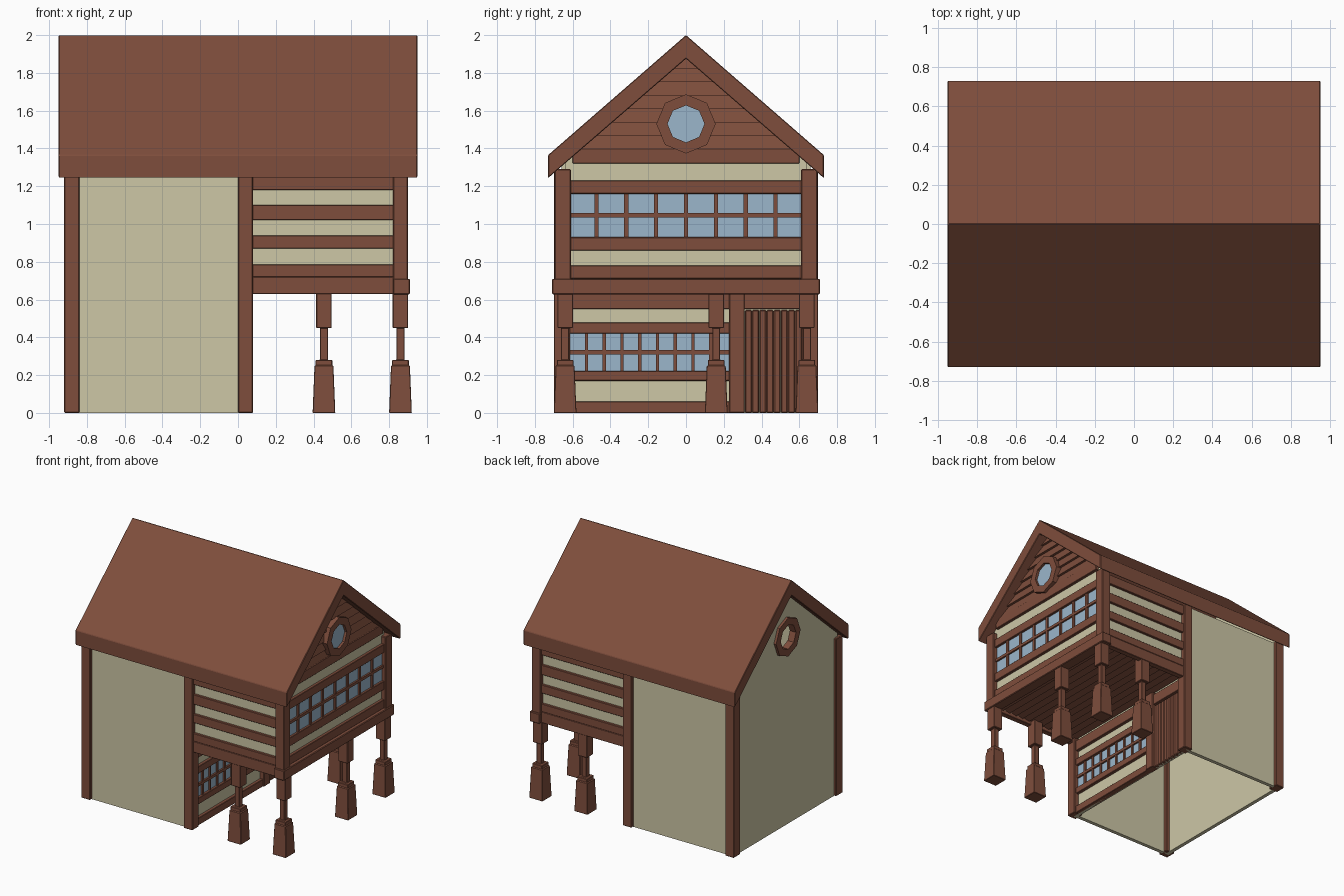
import bpy, bmesh
from math import sin, cos, pi

if "Cube" in bpy.data.objects:
    bpy.data.objects.remove(bpy.data.objects["Cube"])


def material(name, color):
    m = bpy.data.materials.new(name)
    m.diffuse_color = (*color, 1)
    m.use_nodes = True
    m.node_tree.nodes["Principled BSDF"].inputs["Base Color"].default_value = m.diffuse_color
    return m


BROWN = material("brown_timber", (0.21, 0.075, 0.045))
CREAM = material("cream_plaster", (0.61, 0.57, 0.38))
GLASS = material("window_glass", (0.33, 0.47, 0.60))


def finish(name, bm, mat, bevel=0.0):
    bmesh.ops.recalc_face_normals(bm, faces=bm.faces)
    me = bpy.data.meshes.new(name)
    bm.to_mesh(me)
    bm.free()
    ob = bpy.data.objects.new(name, me)
    bpy.context.collection.objects.link(ob)
    me.materials.append(mat)
    if bevel:
        b = ob.modifiers.new("Bevel", "BEVEL")
        b.width, b.segments = bevel, 1
    return ob


def loft(name, rings, mat, bevel=0.0):
    """Join matching rings of points and cap both ends."""
    bm = bmesh.new()
    rs = [[bm.verts.new(p) for p in r] for r in rings]
    n = len(rs[0])
    for a, b in zip(rs, rs[1:]):
        for i in range(n):
            bm.faces.new((a[i], a[(i + 1) % n], b[(i + 1) % n], b[i]))
    bm.faces.new(rs[0])
    bm.faces.new(rs[-1])
    return finish(name, bm, mat, bevel)


def prism(name, yz, x0, x1, mat, bevel=0.0):
    return loft(name, [[(x, y, z) for y, z in yz] for x in (x0, x1)], mat, bevel)


def box(name, x0, x1, y0, y1, z0, z1, mat=BROWN, bevel=0.0):
    return prism(name, [(y0, z0), (y1, z0), (y1, z1), (y0, z1)], x0, x1, mat, bevel)


def octagon(r):
    return [(r * cos(i * pi / 4), 1.53 + r * sin(i * pi / 4)) for i in range(8)]


def octagon_frame(name, x0, x1):
    bm = bmesh.new()
    rings = [[bm.verts.new((x, y, z)) for y, z in octagon(r)]
             for x, r in ((x0, 0.157), (x1, 0.157), (x1, 0.098), (x0, 0.098))]
    for k in range(4):
        a, b = rings[k], rings[(k + 1) % 4]
        for i in range(8):
            j = (i + 1) % 8
            bm.faces.new((a[i], a[j], b[j], b[i]))
    finish(name, bm, BROWN)


# Roof
prism("roof", [(0, 2), (0.73, 1.365), (0.73, 1.243), (0, 1.875),
               (-0.73, 1.243), (-0.73, 1.365)], -0.95, 0.95, BROWN, 0.004)

# Corner posts, side walls and side timbers, mirrored front to back
for s, side in ((-1, "front"), (1, "back")):
    def sy(a, b):
        return sorted((s * a, s * b))
    box(side + "_left_post", -0.92, -0.84, *sy(0.615, 0.70), 0, 1.28, bevel=0.005)
    box(side + "_middle_post", 0, 0.08, *sy(0.615, 0.70), 0, 1.28, bevel=0.005)
    box(side + "_right_post", 0.82, 0.90, *sy(0.61, 0.697), 0.70, 1.29, bevel=0.005)
    box(side + "_wall", -0.88, 0.04, *sy(0.645, 0.675), 0, 1.27, CREAM)
    box(side + "_upper_wall", 0.04, 0.86, *sy(0.64, 0.665), 0.66, 1.27, CREAM)
    for i, (z0, z1) in enumerate(((0.63, 0.72), (0.72, 0.785), (0.87, 0.94),
                                  (1.02, 1.10), (1.18, 1.26))):
        box(f"{side}_upper_timber_{i}", 0.06, 0.84, *sy(0.64, 0.685), z0, z1, bevel=0.003)

# Left gable wall with an octagonal opening
left = prism("left_gable_wall", [(-0.66, 0), (0.66, 0), (0.66, 1.32), (0, 1.89), (-0.66, 1.32)],
             -0.90, -0.87, CREAM)
cutter = prism("window_cutter", octagon(0.12), -1, -0.8, CREAM)
cutter.hide_render = True
mod = left.modifiers.new("Opening", "BOOLEAN")
mod.operation, mod.solver, mod.object = "DIFFERENCE", "EXACT", cutter
bpy.context.view_layer.objects.active = left
bpy.ops.object.modifier_apply(modifier="Opening")
bpy.data.objects.remove(cutter)
octagon_frame("left_round_window_frame", -0.92, -0.865)

# Right upper wall: plaster, timbers and long window
box("right_upper_wall", 0.84, 0.862, -0.64, 0.64, 0.66, 1.36, CREAM)
for i, (z0, z1) in enumerate(((0.71, 0.78), (0.86, 0.93), (1.16, 1.23), (1.32, 1.40))):
    w = 0.615 if z1 < 1.3 else 0.60
    box(f"right_upper_timber_{i}", 0.85, 0.885, -w, w, z0, z1, bevel=0.003)
box("upper_window_glass", 0.85, 0.866, -0.615, 0.615, 0.92, 1.17, GLASS)
box("upper_window_rail", 0.85, 0.88, -0.615, 0.615, 1.035, 1.058)
for i in range(-3, 4):
    box(f"upper_window_bar_{i + 4}", 0.85, 0.878, i * 0.158 - 0.011, i * 0.158 + 0.011, 0.92, 1.17)
box("overhang_beam", 0.82, 0.91, -0.71, 0.71, 0.628, 0.71, bevel=0.005)

# Right gable: overlapping boards and octagonal window
for i in range(7):
    z0 = 1.395 + i * 0.0715
    z1 = min(z0 + 0.0715, 1.885)
    w0, w1 = (1.89 - z0) / 0.866, (1.89 - z1) / 0.866
    loft(f"gable_board_{i}", [
        [(0.84, -w0, z0), (0.882, -w0, z0), (0.862, -w1, z1), (0.84, -w1, z1)],
        [(0.84, w0, z0), (0.882, w0, z0), (0.862, w1, z1), (0.84, w1, z1)]], BROWN)
octagon_frame("right_round_window_frame", 0.85, 0.91)
prism("right_round_window_glass", octagon(0.10), 0.85, 0.89, GLASS)

# Right lower wall: plaster, timbers and window
box("right_lower_wall", 0.015, 0.04, -0.65, 0.65, 0, 0.70, CREAM)
for i, (z0, z1) in enumerate(((0, 0.06), (0.17, 0.222), (0.42, 0.478), (0.55, 0.64))):
    box(f"right_lower_timber_{i}", 0.02, 0.065, -0.62, 0.62 if i == 3 else 0.24, z0, z1, bevel=0.003)
box("lower_window_glass", 0.02, 0.044, -0.62, 0.23, 0.215, 0.425, GLASS)
box("lower_window_rail", 0.02, 0.058, -0.62, 0.23, 0.31, 0.332)
for i in range(8):
    y = -0.527 + i * 0.094
    box(f"lower_window_bar_{i}", 0.02, 0.056, y - 0.009, y + 0.009, 0.215, 0.425)

# Plank door and its post
box("door_post", 0.01, 0.075, 0.228, 0.31, 0, 0.66, bevel=0.004)
for i in range(8):
    y = 0.312 + i * 0.038
    box(f"door_plank_{i}", 0.02, 0.055, y, y + 0.037, 0, 0.545, bevel=0.006)

# Planked floor under the overhang
for i in range(12):
    x = 0.06 + i * 0.065
    loft(f"overhang_floor_board_{i}", [
        [(x, y, 0.652), (x + 0.065, y, 0.668), (x + 0.065, y, 0.70), (x, y, 0.70)]
        for y in (-0.645, 0.645)], BROWN)

# Pillars: tapered foot, cap, thin shaft and top block
PROFILE = [(0, 0.060), (0.25, 0.050), (0.25, 0.044), (0.28, 0.044),
           (0.28, 0.021), (0.45, 0.021), (0.45, 0.041), (0.66, 0.041)]
for i, (px, py) in enumerate(((0.86, -0.64), (0.86, 0.16), (0.86, 0.64),
                              (0.455, -0.64), (0.455, 0.64))):
    loft(f"pillar_{i}", [[(px + h * a, py + h * b, z) for a, b in
                          ((-1, -1), (1, -1), (1, 1), (-1, 1))] for z, h in PROFILE], BROWN, 0.003)
